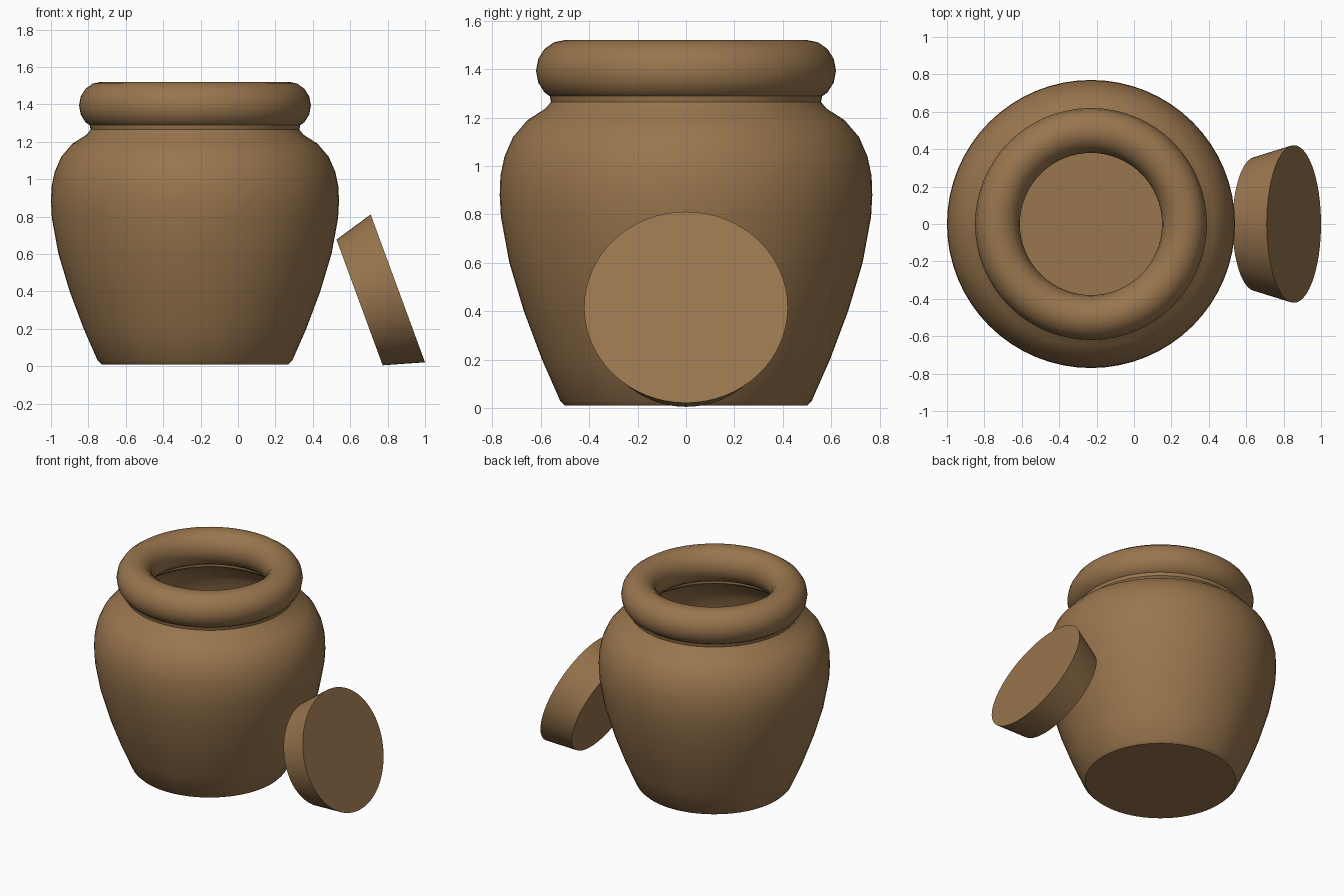
import bpy, bmesh, math
from mathutils import Vector

cube = bpy.data.objects.get("Cube")
if cube:
    bpy.data.objects.remove(cube, do_unlink=True)

CLAY = (0.32, 0.18, 0.075, 1.0)
clay = bpy.data.materials.new("brown clay")
clay.use_nodes = True
clay.diffuse_color = CLAY
clay.node_tree.nodes["Principled BSDF"].inputs["Base Color"].default_value = CLAY
JAR_X = -0.23


def lathe(name, profile, location, steps=64, closed=False):
    """Spin a (radius, height) profile about its own z axis."""
    bm = bmesh.new()
    verts = [bm.verts.new((r, 0, z)) for r, z in profile]
    pairs = list(zip(verts, verts[1:]))
    if closed:
        pairs.append((verts[-1], verts[0]))
    edges = [bm.edges.new(p) for p in pairs]
    bmesh.ops.spin(bm, geom=verts + edges, cent=(0, 0, 0), axis=(0, 0, 1),
                   angle=math.tau, steps=steps, use_duplicate=False)
    bmesh.ops.remove_doubles(bm, verts=bm.verts, dist=0.0005)
    bmesh.ops.recalc_face_normals(bm, faces=bm.faces)
    mesh = bpy.data.meshes.new(name)
    bm.to_mesh(mesh)
    bm.free()
    mesh.materials.append(clay)
    obj = bpy.data.objects.new(name, mesh)
    bpy.context.collection.objects.link(obj)
    obj.location = location
    bpy.ops.object.select_all(action='DESELECT')
    obj.select_set(True)
    bpy.context.view_layer.objects.active = obj
    bpy.ops.object.shade_smooth_by_angle(angle=math.radians(40))
    return obj


# Jar body: outer wall up to the neck, then the hollow inside down to the floor
outer = [(0, 0.01), (0.50, 0.01), (0.52, 0.03), (0.595, 0.2), (0.67, 0.4),
         (0.73, 0.6), (0.765, 0.79), (0.77, 0.88), (0.767, 0.96), (0.75, 1.04),
         (0.715, 1.12), (0.655, 1.19), (0.58, 1.238), (0.558, 1.265), (0.565, 1.3)]
inner = [(0.5, 1.3), (0.5, 1.24), (0.54, 1.21), (0.62, 1.16), (0.69, 1.06),
         (0.72, 0.88), (0.68, 0.6), (0.55, 0.2), (0.48, 0.05), (0, 0.05)]
lathe("jar_body", outer + inner, (JAR_X, 0, 0))

# Thick rolled rim
rim = [(0.5 + 0.12 * math.cos(a), 0.127 * math.sin(a))
       for a in (math.tau * i / 16 for i in range(16))]
lathe("jar_rim", rim, (JAR_X, 0, 1.394), closed=True)

# Tapered lid leaning against the jar
lid = lathe("lid", [(0, 0), (0.358, 0), (0.421, 0.218), (0, 0.218)], (0.65, 0, 0.341))
lid.rotation_euler = Vector((0.939, 0, 0.345)).to_track_quat('Z', 'Y').to_euler()
